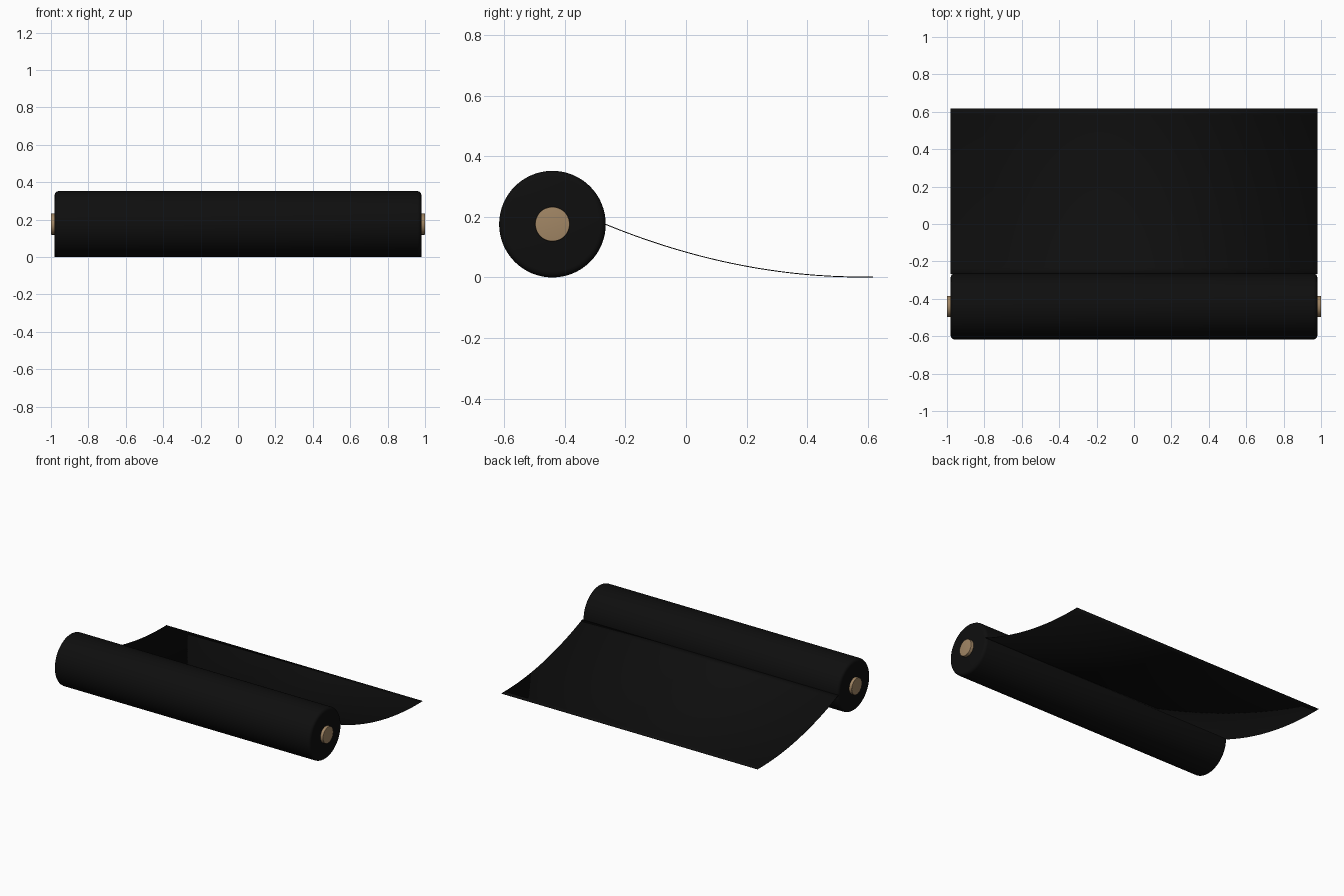
import bpy, bmesh, math
from mathutils import Matrix, Vector

if "Cube" in bpy.data.objects:
    bpy.data.objects.remove(bpy.data.objects["Cube"], do_unlink=True)

ROLL_Y, ROLL_R, HALF_W = -0.441, 0.176, 0.98
THICK = 0.003


def material(name, rgb):
    m = bpy.data.materials.new(name)
    m.use_nodes = True
    m.diffuse_color = (*rgb, 1)
    bsdf = m.node_tree.nodes["Principled BSDF"]
    bsdf.inputs["Base Color"].default_value = (*rgb, 1)
    bsdf.inputs["Roughness"].default_value = 0.8
    return m


def finish(name, bm, mat):
    bmesh.ops.recalc_face_normals(bm, faces=bm.faces)
    mesh = bpy.data.meshes.new(name)
    bm.to_mesh(mesh)
    bm.free()
    mesh.materials.append(mat)
    ob = bpy.data.objects.new(name, mesh)
    bpy.context.collection.objects.link(ob)
    bpy.ops.object.select_all(action="DESELECT")
    ob.select_set(True)
    bpy.context.view_layer.objects.active = ob
    bpy.ops.object.shade_smooth_by_angle(angle=math.radians(35))
    return ob


def cylinder(name, radius, half_length, bevel, mat):
    """Cylinder lying along x on the roll axis, with rounded rims."""
    bm = bmesh.new()
    bmesh.ops.create_cone(bm, cap_ends=True, segments=64, radius1=radius,
                          radius2=radius, depth=2 * half_length)
    rims = [e for e in bm.edges if abs(e.verts[0].co.z - e.verts[1].co.z) < 1e-5]
    bmesh.ops.bevel(bm, geom=rims, offset=bevel, segments=4, profile=0.5, affect="EDGES")
    turn = Matrix.Rotation(math.pi / 2, 4, "Y")
    move = Matrix.Translation((0, ROLL_Y, ROLL_R))
    bmesh.ops.transform(bm, matrix=move @ turn, verts=bm.verts)
    return finish(name, bm, mat)


black = material("black fabric", (0.0045, 0.0045, 0.0045))
tan = material("tan cardboard", (0.36, 0.24, 0.13))

# Wound roll and the core showing at both ends
cylinder("fabric_roll", ROLL_R, HALF_W, 0.02, black)
cylinder("cardboard_core", 0.057, 1.0, 0.003, tan)

# Unrolled sheet: leaves the back of the roll, sags and ends flat on the floor
start, touch, end, steps = ROLL_Y + ROLL_R - 0.002, 0.583, 0.617, 28
path = []
for i in range(steps + 1):
    t = i / steps
    path.append((start + (touch - start) * t,
                 THICK / 2 + (ROLL_R - THICK / 2) * (1 - t) ** 2))
path.append((end, THICK / 2))

bm = bmesh.new()
rows = [[bm.verts.new((x, y, z)) for x in (-HALF_W, HALF_W)] for y, z in path]
for a, b in zip(rows, rows[1:]):
    bm.faces.new((a[0], a[1], b[1], b[0]))
sheet = finish("unrolled_sheet", bm, black)
solid = sheet.modifiers.new("thickness", "SOLIDIFY")
solid.thickness = THICK
solid.offset = 0
